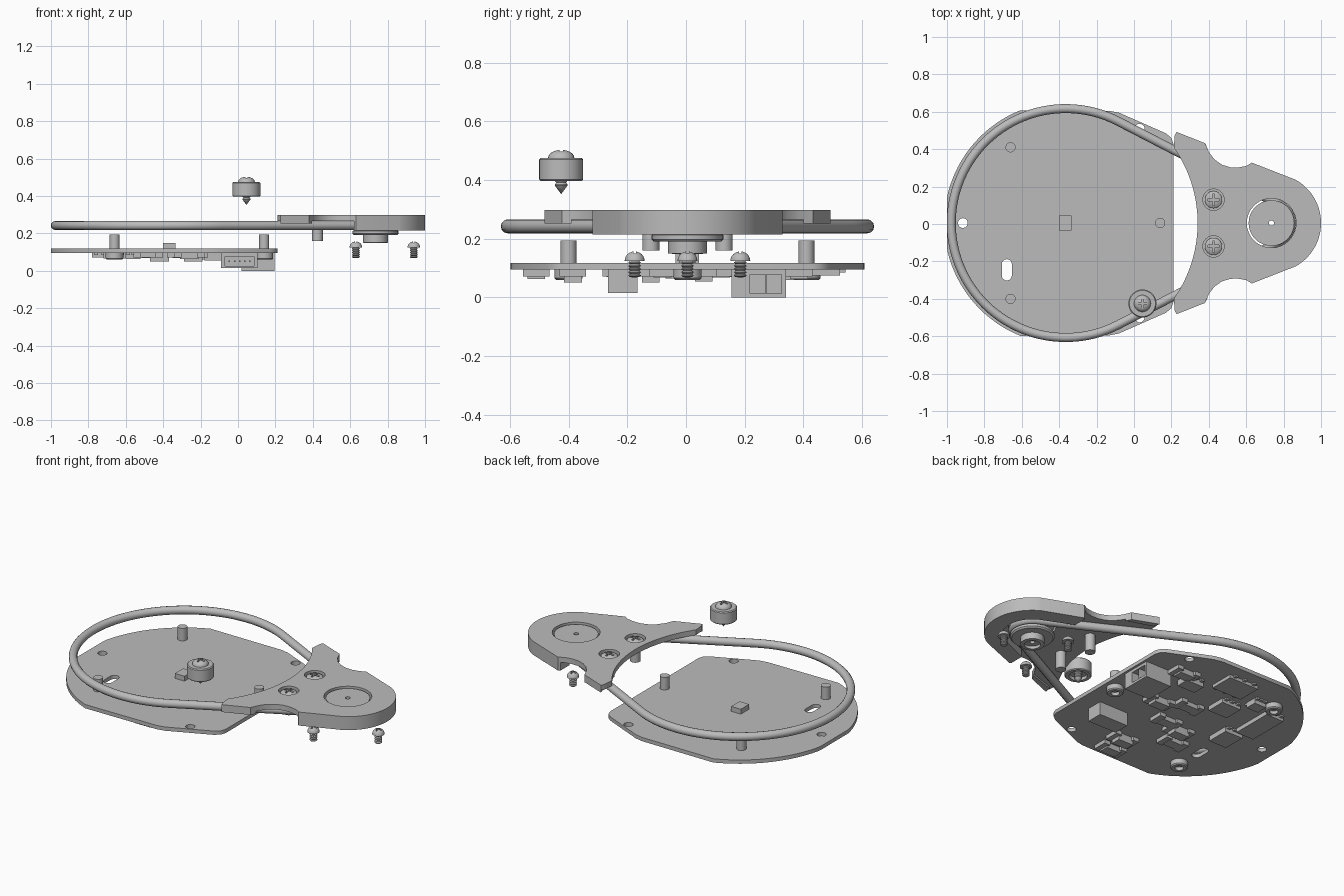
import bpy, bmesh, math
from mathutils import Vector

cube = bpy.data.objects.get("Cube")
if cube:
    bpy.data.objects.remove(cube)

grey = bpy.data.materials.new("light_grey")
grey.use_nodes = True
grey.diffuse_color = (0.5, 0.5, 0.5, 1)
grey.node_tree.nodes["Principled BSDF"].inputs["Base Color"].default_value = (0.5, 0.5, 0.5, 1)

MID = 0.005             # y of the symmetry line
RING = (-0.365, MID)    # large loop centre
HUB = (0.735, MID)      # pulley centre


def finish(name, bm):
    bmesh.ops.remove_doubles(bm, verts=bm.verts, dist=1e-5)
    bmesh.ops.recalc_face_normals(bm, faces=bm.faces)
    me = bpy.data.meshes.new(name)
    bm.to_mesh(me)
    bm.free()
    me.materials.append(grey)
    ob = bpy.data.objects.new(name, me)
    bpy.context.collection.objects.link(ob)
    return ob


def activate(ob):
    bpy.ops.object.select_all(action='DESELECT')
    ob.select_set(True)
    bpy.context.view_layer.objects.active = ob


def smooth(ob):
    activate(ob)
    bpy.ops.object.shade_smooth_by_angle(angle=math.radians(35))
    return ob


def prism(name, points, z0, z1):
    """Extrude a flat outline between two heights."""
    bm = bmesh.new()
    face = bm.faces.new([bm.verts.new((x, y, z0)) for x, y in points])
    top = bmesh.ops.extrude_face_region(bm, geom=[face])["geom"]
    verts = [v for v in top if isinstance(v, bmesh.types.BMVert)]
    bmesh.ops.translate(bm, verts=verts, vec=(0, 0, z1 - z0))
    return finish(name, bm)


def box(name, x0, x1, y0, y1, z0, z1):
    return prism(name, [(x0, y0), (x1, y0), (x1, y1), (x0, y1)], z0, z1)


def lathe(name, profile, x, y, steps=32):
    """Turn a (radius, z) profile about a vertical axis."""
    bm = bmesh.new()
    vs = [bm.verts.new((r, 0, z)) for r, z in profile]
    edges = [bm.edges.new(pair) for pair in zip(vs, vs[1:])]
    bmesh.ops.spin(bm, geom=vs + edges, cent=(0, 0, 0), axis=(0, 0, 1),
                   angle=math.tau, steps=steps, use_merge=True)
    bmesh.ops.translate(bm, verts=bm.verts, vec=(x, y, 0))
    return finish(name, bm)


def cyl(name, x, y, r, z0, z1):
    return lathe(name, [(0, z0), (r, z0), (r, z1), (0, z1)], x, y)


def cut(ob, *cutters):
    for c in cutters:
        c.hide_render = True
        mod = ob.modifiers.new("cut", 'BOOLEAN')
        mod.operation, mod.solver, mod.object = 'DIFFERENCE', 'EXACT', c
        activate(ob)
        bpy.ops.object.modifier_apply(modifier=mod.name)
        bpy.data.objects.remove(c)
    return ob


def arc(c, r, a0, a1, n):
    angles = [math.radians(a0 + (a1 - a0) * i / n) for i in range(n + 1)]
    return [(c[0] + r * math.cos(a), c[1] + r * math.sin(a)) for a in angles]


def mirrored(half):
    """Complete an outline given on the upper side of the symmetry line."""
    return half + [(x, 2 * MID - y) for x, y in reversed(half) if abs(y - MID) > 1e-4]


def cross_cut(ob, x, y, size, z0, z1):
    w = size * 0.22
    return cut(ob, box("slot_a", x - size, x + size, y - w, y + w, z0, z1),
               box("slot_b", x - w, x + w, y - size, y + size, z0, z1))


# Circuit board with rounded left side
board_half = [(-1, MID + 0.13)] + arc(RING, 0.65, 166, 112, 16)
board_half += [(-0.13, 0.605), (-0.08, 0.595), (0.17, 0.485), (0.2, 0.46), (0.21, 0.43)]
board = prism("circuit_board", mirrored(board_half), 0.095, 0.118)
holes = [(-0.915, MID), (0.03, 0.51), (0.03, -0.5)]
cut(board, *[cyl("hole", x, y, 0.026, 0.05, 0.15) for x, y in holes])
slot = arc((-0.68, -0.215), 0.027, 0, 180, 8) + arc((-0.68, -0.275), 0.027, 180, 360, 8)
smooth(cut(board, prism("slot", slot, 0.05, 0.15)))

# Standoffs above the board with socket screw heads below
for x, y in [(-0.66, 0.41), (-0.66, -0.4), (0.14, MID)]:
    smooth(cyl("standoff", x, y, 0.027, 0.11, 0.194))
    smooth(lathe("socket_head", [(0, 0.097), (0.048, 0.097), (0.048, 0.066), (0.042, 0.06),
                                 (0.024, 0.06), (0.024, 0.08), (0, 0.08)], x, y))
box("sensor_block", -0.4, -0.335, -0.035, 0.045, 0.11, 0.148)

# Large connector with two openings on its right face
large = box("large_connector", 0.02, 0.196, 0.155, 0.34, 0, 0.098)
cut(large, *[box("bay", 0.06, 0.25, y, y + 0.052, 0.014, 0.078) for y in (0.218, 0.274)])

# Pin connector opening to the front
pins = box("pin_connector", -0.09, 0.105, -0.265, -0.165, 0.015, 0.098)
cut(pins, box("bay", -0.07, 0.085, -0.3, -0.2, 0.025, 0.075))
for i in range(5):
    x = -0.05 + i * 0.0275
    box("pin", x, x + 0.008, -0.255, -0.195, 0.046, 0.054)

# Flat chips: centre, size and lowest height
chips = [(-0.35, 0.45, 0.2, 0.15, 0.075), (-0.72, 0.22, 0.12, 0.26, 0.07),
         (-0.45, 0.24, 0.13, 0.12, 0.068), (-0.66, 0.0, 0.12, 0.14, 0.065),
         (-0.56, 0.38, 0.08, 0.07, 0.062), (-0.13, 0.33, 0.12, 0.08, 0.06)]
for x, y, w, d, z in chips:
    box("chip", x - w / 2, x + w / 2, y - d / 2, y + d / 2, z, 0.097)
    for side in (-1, 1):
        for i in range(3):
            px = x + (i - 1) * w * 0.33
            py = y + side * (d / 2 + 0.008)
            box("chip_lead", px - 0.01, px + 0.01, py - 0.01, py + 0.01, 0.085, 0.097)

# Small stepped parts in clusters: centre and lowest height
for x, y, z in [(-0.13, 0.06, 0.055), (-0.29, 0.12, 0.068), (-0.42, -0.12, 0.05),
                (-0.48, -0.24, 0.07), (-0.24, -0.385, 0.05), (-0.26, -0.51, 0.062),
                (-0.04, 0.385, 0.062), (-0.3, -0.08, 0.068)]:
    box("small_part", x - 0.05, x + 0.05, y - 0.03, y + 0.03, z, 0.097)
    for side in (-1, 1):
        px = x + side * 0.06
        box("small_part_tab", px - 0.02, px + 0.02, y - 0.045, y + 0.045, 0.072, 0.097)

# Drive belt: open tangents joining the large loop to the pulley
R, r = 0.612, 0.107
lean = math.degrees(math.acos((R - r) / (HUB[0] - RING[0])))
path = arc(RING, R, lean, 360 - lean, 72) + arc(HUB, r, -lean, lean, 20)
curve = bpy.data.curves.new("drive_belt", 'CURVE')
curve.dimensions = '3D'
curve.bevel_depth, curve.bevel_resolution = 0.024, 4
spline = curve.splines.new('POLY')
spline.points.add(len(path) - 1)
for p, (x, y) in zip(spline.points, path):
    p.co = (x, y, 0.242, 1)
spline.use_cyclic_u = True
curve.materials.append(grey)
belt = bpy.data.objects.new("drive_belt", curve)
bpy.context.collection.objects.link(belt)
activate(belt)
bpy.ops.object.convert(target='MESH')
smooth(bpy.context.view_layer.objects.active)

# Pulley with belt groove and lower hub
smooth(lathe("pulley", [(0.014, 0.288), (0.122, 0.288), (0.122, 0.268), (0.085, 0.255),
                        (0.085, 0.228), (0.122, 0.213), (0.122, 0.198), (0.114, 0.19),
                        (0.066, 0.19), (0.066, 0.15), (0.045, 0.148), (0.045, 0.165),
                        (0.014, 0.165), (0.014, 0.288)], *HUB, steps=48))

# Cover plate: round nose, scooped neck and swept wing tips
nose = arc(HUB, 0.265, 0, 61, 18) + [(0.63, 0.328)]
neck = [(0.6, 0.31), (0.555, 0.302), (0.515, 0.303), (0.47, 0.317), (0.43, 0.345),
        (0.4, 0.385), (0.38, 0.432), (0.228, 0.492), (0.218, 0.475)]
inner = arc(RING, 0.705, 35, 0, 18)
cover = prism("cover_plate", mirrored(nose + neck + inner), 0.265, 0.297)
screws = [(0.425, MID + 0.125), (0.425, MID - 0.125)]
cut(cover, cyl("bore", *HUB, 0.132, 0.2, 0.35),
    *[cyl("recess", x, y, 0.057, 0.272, 0.35) for x, y in screws])
smooth(cover)

# Nose skirt, hollow around the pulley and open toward the loop
skirt = prism("nose_skirt", mirrored(nose + [(0.62, 0.32)]), 0.215, 0.266)
pocket = arc(HUB, 0.165, 0, 70, 16) + [(0.55, 0.265)]
smooth(cut(skirt, prism("pocket", mirrored(pocket), 0.1, 0.35)))

# Thickened wing tips
for s in (1, -1):
    tip = [(0.228, 0.492), (0.38, 0.432), (0.395, 0.4), (0.24, 0.45)]
    prism("wing_tip", [(x, MID + s * (y - MID)) for x, y in tip], 0.252, 0.266)

# Cover screws sunk in the plate, with posts under them
for x, y in screws:
    head = lathe("cover_screw", [(0, 0.27), (0.046, 0.27), (0.046, 0.286), (0.035, 0.294),
                                 (0.018, 0.298), (0, 0.299)], x, y)
    smooth(cross_cut(head, x, y, 0.03, 0.285, 0.32))
    smooth(cyl("cover_post", x, y, 0.029, 0.16, 0.27))


def screw(name, x, y, z, head_r, dome, shaft_r, length, tip, threads):
    """Domed screw with ridged shaft; z is the underside of its head."""
    prof = [(0, z + dome)]
    prof += [(head_r * math.sin(a), z + dome * math.cos(a))
             for a in [math.radians(15 * i) for i in range(1, 7)]]
    prof.append((shaft_r * 0.75, z))
    pitch = length / threads
    for i in range(threads):
        top = z - i * pitch
        prof += [(shaft_r, top - pitch * 0.4), (shaft_r, top - pitch * 0.6),
                 (shaft_r * 0.75, top - pitch)]
    prof.append((0, z - length - tip))
    ob = lathe(name, prof, x, y, 24)
    return smooth(cross_cut(ob, x, y, head_r * 0.6, z + dome * 0.55, z + dome * 2))


# Loose screws below the cover
for x, y in [(0.63, MID + 0.18), (0.63, MID - 0.18), (0.94, MID)]:
    screw("loose_screw", x, y, 0.124, 0.034, 0.033, 0.021, 0.055, 0.001, 5)

# Floating roller with its pointed screw
RX, RY = 0.045, -0.425
smooth(lathe("roller", [(0.02, 0.474), (0.07, 0.474), (0.075, 0.469), (0.075, 0.401),
                        (0.07, 0.396), (0.05, 0.396), (0.05, 0.415), (0.02, 0.415),
                        (0.02, 0.474)], RX, RY))
screw("roller_screw", RX, RY, 0.474, 0.045, 0.029, 0.022, 0.1, 0.022, 6)
